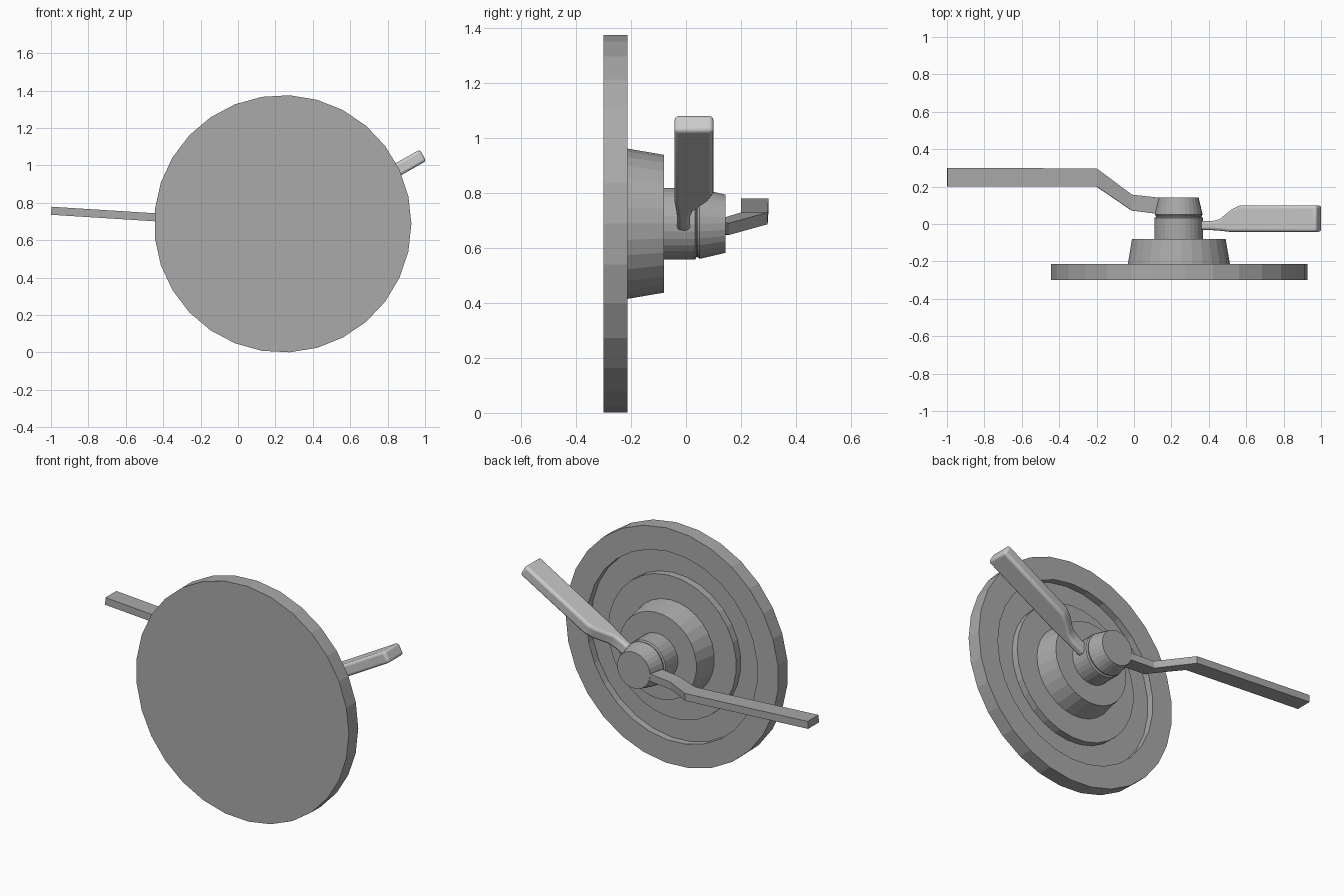
import bpy, bmesh, math

if "Cube" in bpy.data.objects:
    bpy.data.objects.remove(bpy.data.objects["Cube"])

CX, CZ, SIDES = 0.239, 0.688, 29


def finish(name, bm):
    bmesh.ops.recalc_face_normals(bm, faces=bm.faces)
    mesh = bpy.data.meshes.new(name)
    bm.to_mesh(mesh)
    bm.free()
    ob = bpy.data.objects.new(name, mesh)
    bpy.context.collection.objects.link(ob)
    return ob


def lathe(name, profile):
    """Turn (radius, y) points around the shared y-direction axis, capping both ends."""
    bm = bmesh.new()
    rings = []
    for r, y in profile:
        rings.append([bm.verts.new((CX + r * math.cos(2 * math.pi * i / SIDES), y,
                                    CZ + r * math.sin(2 * math.pi * i / SIDES)))
                      for i in range(SIDES)])
    for a, b in zip(rings, rings[1:]):
        for i in range(SIDES):
            j = (i + 1) % SIDES
            bm.faces.new((a[i], a[j], b[j], b[i]))
    bm.faces.new(rings[0])
    bm.faces.new(rings[-1])
    return finish(name, bm)


def bar(name, lower, upper, thick, origin, degrees):
    """Box-section bar through matching (length, y, sideways) points of its two edges,
    pointing along an angle in the xz plane."""
    c, s = math.cos(math.radians(degrees)), math.sin(math.radians(degrees))
    bm = bmesh.new()
    sections = []
    for lo, up in zip(lower, upper):
        corners = [(lo, -1), (lo, 1), (up, 1), (up, -1)]
        ring = []
        for (u, y, off), side in corners:
            w = off + side * thick / 2
            ring.append(bm.verts.new((origin[0] + u * c - w * s, y, origin[1] + u * s + w * c)))
        sections.append(ring)
    for a, b in zip(sections, sections[1:]):
        for i in range(4):
            j = (i + 1) % 4
            bm.faces.new((a[i], a[j], b[j], b[i]))
    bm.faces.new(sections[0])
    bm.faces.new(sections[-1])
    return finish(name, bm)


# Round plate with a ring groove in its back
lathe("plate", [(0.688, -0.30), (0.688, -0.213), (0.552, -0.213), (0.552, -0.255),
                (0.415, -0.255), (0.415, -0.213), (0.27, -0.213)])

# Tapered collar, spindle and cap
lathe("collar", [(0.274, -0.215), (0.251, -0.08)])
lathe("spindle", [(0.131, -0.085), (0.131, 0.033), (0.122, 0.038), (0.122, 0.046)])
lathe("cap", [(0.122, 0.042), (0.128, 0.05), (0.106, 0.143)])

# Cranked flat lever to the left, dipping slightly at its first bend
bar("cranked_lever",
    [(0.08, 0.05, 0.012), (0.25, 0.072, 0.027), (0.44, 0.2, 0), (1.24, 0.2, 0)],
    [(0.08, 0.138, 0.012), (0.25, 0.157, 0.027), (0.44, 0.297, 0), (1.24, 0.3, 0)],
    0.043, (CX, 0.68), 176.4)

# Rounded handle to the upper right, with a narrow neck
handle = bar("handle",
             [(0, -0.033, 0), (0.09, -0.033, 0), (0.14, -0.036, 0),
              (0.2, -0.042, 0), (0.265, -0.042, 0), (0.738, -0.042, 0)],
             [(0, 0.015, 0), (0.09, 0.015, 0), (0.14, 0.026, 0),
              (0.215, 0.08, 0), (0.265, 0.1, 0), (0.738, 0.1, 0)],
             0.07, (0.348, 0.689), 29.7)
bevel = handle.modifiers.new("rounding", 'BEVEL')
bevel.width = 0.015
bevel.segments = 3
bevel.limit_method = 'ANGLE'
bevel.angle_limit = math.radians(40)
bpy.context.view_layer.objects.active = handle
handle.select_set(True)
bpy.ops.object.shade_smooth_by_angle(angle=math.radians(40))

# Dark grey metal, with a paler handle
for ob in list(bpy.context.collection.objects):
    shade = 0.62 if ob is handle or ob.name == "handle" else 0.4
    mat = bpy.data.materials.new(ob.name + "_grey")
    mat.diffuse_color = (shade, shade, shade, 1)
    mat.use_nodes = True
    mat.node_tree.nodes["Principled BSDF"].inputs["Base Color"].default_value = mat.diffuse_color
    ob.data.materials.append(mat)
